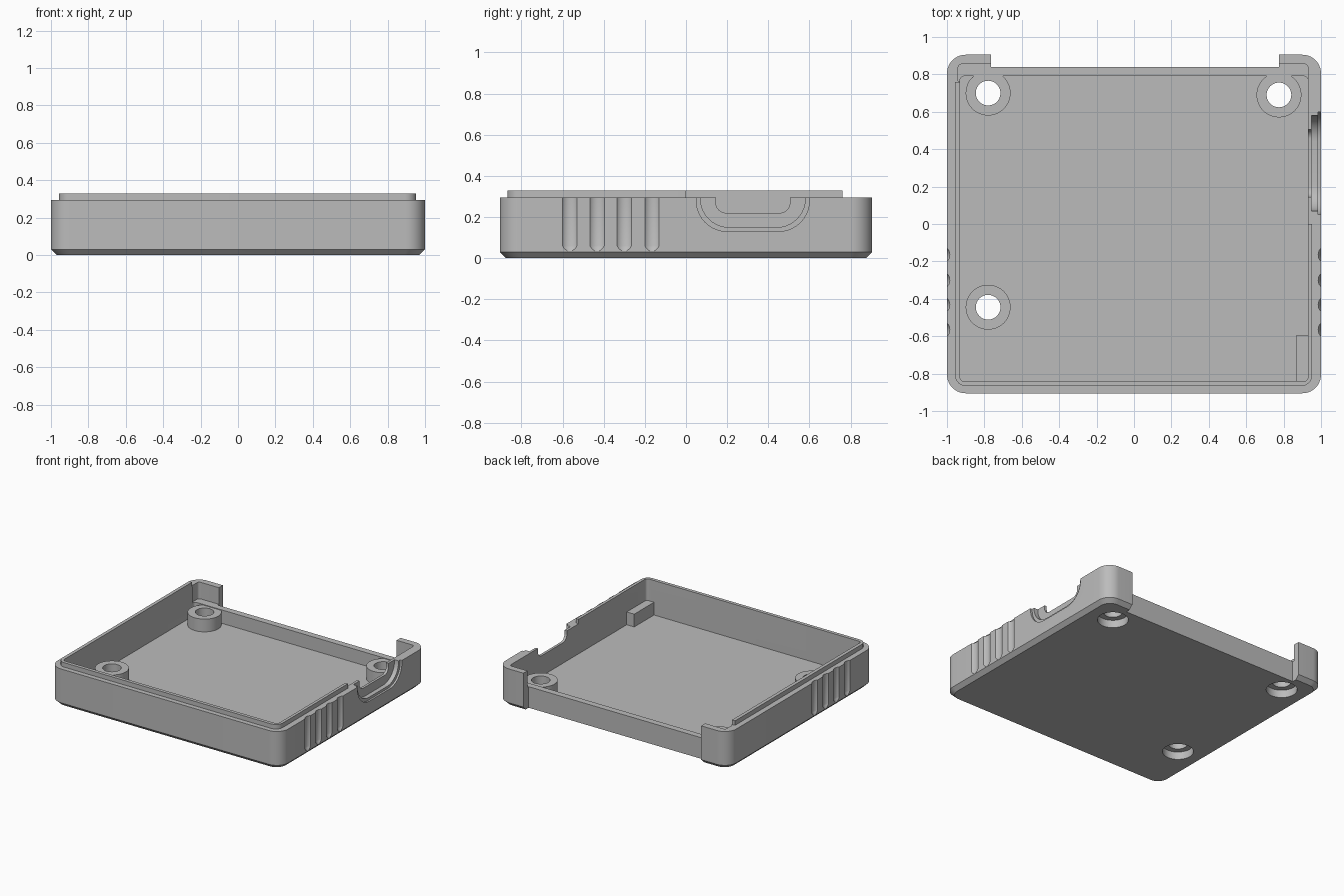
import bpy, bmesh, math
from mathutils import Vector, Matrix

cube = bpy.data.objects.get("Cube")
if cube:
    bpy.data.objects.remove(cube)

grey = bpy.data.materials.new("plain grey")
grey.use_nodes = True
colour = (0.5, 0.5, 0.5, 1)
grey.diffuse_color = colour
grey.node_tree.nodes["Principled BSDF"].inputs["Base Color"].default_value = colour


def rect(x0, x1, y0, y1):
    return [(x0, y0), (x1, y0), (x1, y1), (x0, y1)]


def rounded(points, radii, steps=10):
    """Round the corners of a polygon with right angles."""
    out = []
    n = len(points)
    for i, (p, r) in enumerate(zip(points, radii)):
        p = Vector(p)
        if r == 0:
            out.append(p)
            continue
        a = (Vector(points[i - 1]) - p).normalized() * r
        b = (Vector(points[(i + 1) % n]) - p).normalized() * r
        for k in range(steps + 1):
            t = k / steps * math.pi / 2
            out.append(p + a * (1 - math.sin(t)) + b * (1 - math.cos(t)))
    return out


def circle(x, y, r, n=48):
    return [(x + r * math.cos(k * math.tau / n), y + r * math.sin(k * math.tau / n)) for k in range(n)]


def loft(name, layers, matrix=None):
    """Stack matching outlines, given as (height, outline), into a solid."""
    bm = bmesh.new()
    rings = [[bm.verts.new((p[0], p[1], z)) for p in outline] for z, outline in layers]
    n = len(rings[0])
    for low, high in zip(rings, rings[1:]):
        for i in range(n):
            j = (i + 1) % n
            bm.faces.new((low[i], low[j], high[j], high[i]))
    bm.faces.new(rings[0][::-1])
    bm.faces.new(rings[-1])
    if matrix:
        bm.transform(matrix)
    bmesh.ops.recalc_face_normals(bm, faces=bm.faces)
    mesh = bpy.data.meshes.new(name)
    bm.to_mesh(mesh)
    bm.free()
    mesh.materials.append(grey)
    obj = bpy.data.objects.new(name, mesh)
    bpy.context.collection.objects.link(obj)
    return obj


def prism(name, outline, z0, z1, matrix=None):
    return loft(name, [(z0, outline), (z1, outline)], matrix)


def combine(target, tool, operation="DIFFERENCE"):
    mod = target.modifiers.new("join", "BOOLEAN")
    mod.operation = operation
    mod.solver = "EXACT"
    mod.object = tool
    bpy.context.view_layer.update()
    graph = bpy.context.evaluated_depsgraph_get()
    mesh = bpy.data.meshes.new_from_object(target.evaluated_get(graph))
    target.modifiers.clear()
    target.data = mesh
    bpy.data.objects.remove(tool)


TOP, FLOOR = 0.295, 0.06

# Outer shell with chamfered base
case = loft("case_shell", [
    (0, rounded(rect(-0.97, 0.97, -0.875, 0.875), [0.08] * 4)),
    (0.03, rounded(rect(-1, 1, -0.905, 0.905), [0.1] * 4)),
    (TOP, rounded(rect(-1, 1, -0.905, 0.905), [0.1] * 4))])

# Raised lip, stopping half way along the right wall
lip = [(-0.957, -0.867), (0.953, -0.867), (0.953, 0), (0.9, 0), (0.9, 0.76), (-0.957, 0.76)]
combine(case, prism("lip", rounded(lip, [0.06, 0.06, 0, 0, 0, 0]), 0.2, 0.33), "UNION")

# Main cavity, hollow corner posts and the low back wall
combine(case, prism("cavity", rounded(rect(-0.93, 0.93, -0.84, 0.79), [0.02] * 4), FLOOR, 0.5))
combine(case, prism("post_cavity", rounded(rect(-0.94, 0.93, 0.765, 0.855), [0, 0, 0.02, 0.02]), 0.165, 0.5))
combine(case, prism("back_notch", rect(-0.765, 0.775, 0.84, 1), -0.1, 0.5))

# Screw bosses with counterbored holes
for x, y in ((-0.78, 0.7), (0.775, 0.69), (-0.78, -0.445)):
    combine(case, prism("boss", circle(x, y, 0.12), 0.02, 0.16), "UNION")
    combine(case, prism("screw_hole", circle(x, y, 0.066), -0.1, 0.3))
    combine(case, prism("counterbore", circle(x, y, 0.11), -0.1, 0.06))

# Block in the front corner
combine(case, prism("corner_block", rect(0.865, 0.95, -0.86, -0.595), 0.03, 0.16), "UNION")

# Stepped port recess in the right wall: outlines in y-z, pushed along x
side = Matrix(((0, 0, 1, 0), (1, 0, 0, 0), (0, 1, 0, 0), (0, 0, 0, 1)))
for name, y0, y1, z, r, depth in (("port_rim", 0.05, 0.6, 0.13, 0.15, 0.985),
                                  ("port_recess", 0.07, 0.58, 0.15, 0.14, 0.95),
                                  ("port_opening", 0.145, 0.505, 0.22, 0.05, 0.85)):
    combine(case, prism(name, rounded(rect(y0, y1, z, 0.5), [r, r, 0, 0]), depth, 1.1, side))

# Grip grooves on both sides, narrowing at the foot
for s in (-1, 1):
    for y in (-0.565, -0.432, -0.3, -0.165):
        layers = [(z, circle(s * 1.033, y, r, 40)) for z, r in ((0.034, 0.034), (0.05, 0.044), (0.06, 0.048), (0.5, 0.048))]
        combine(case, loft("groove", layers))

bpy.ops.object.select_all(action="DESELECT")
case.select_set(True)
bpy.context.view_layer.objects.active = case
bpy.ops.object.shade_smooth_by_angle(angle=math.radians(30))
